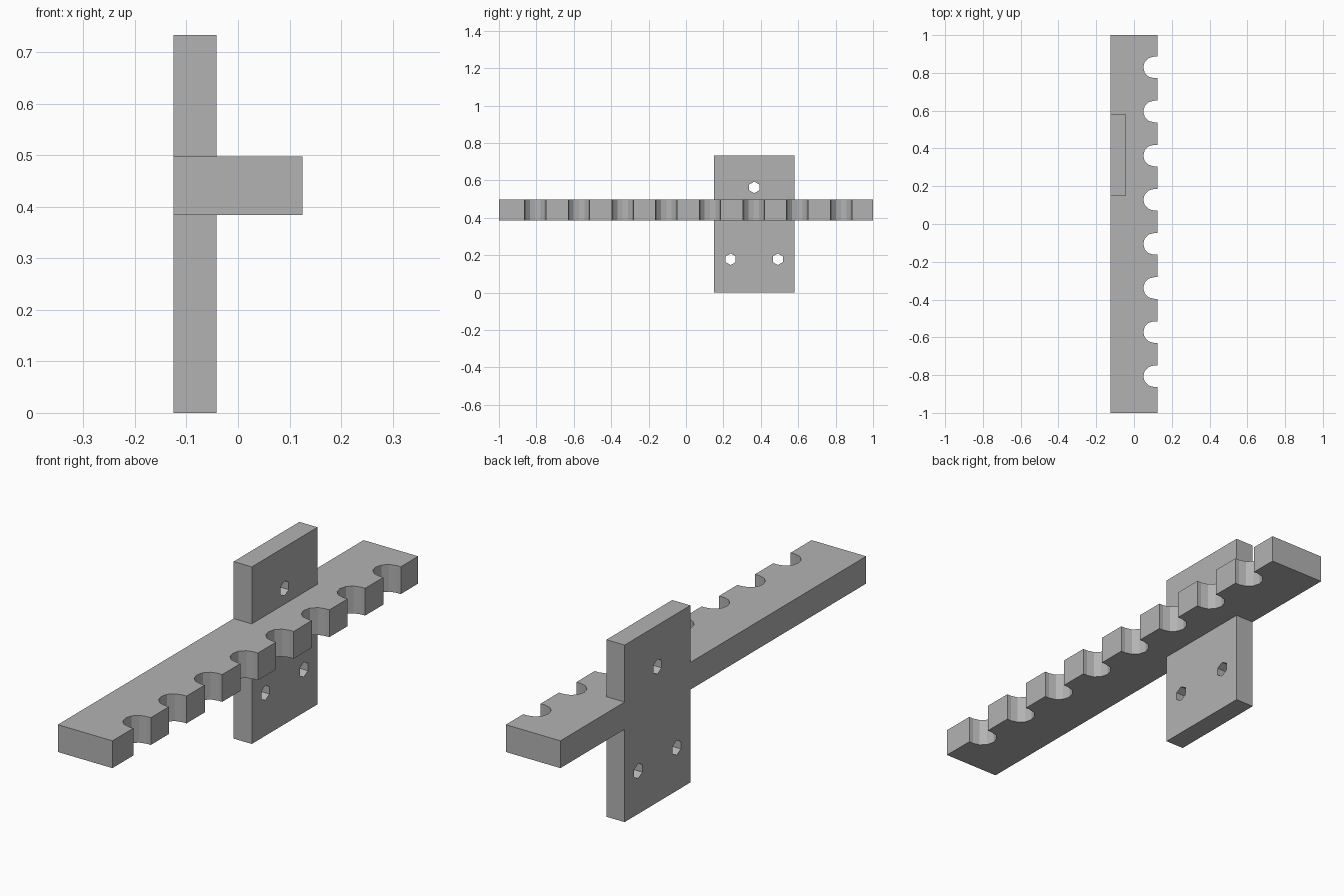
import bpy, bmesh, math
from mathutils import Matrix

if "Cube" in bpy.data.objects:
    bpy.data.objects.remove(bpy.data.objects["Cube"])

# Single grey material
grey = bpy.data.materials.new("plain grey")
grey.use_nodes = True
colour = (0.45, 0.45, 0.45, 1)
grey.diffuse_color = colour
grey.node_tree.nodes["Principled BSDF"].inputs["Base Color"].default_value = colour


def finish(name, bm):
    bmesh.ops.recalc_face_normals(bm, faces=bm.faces)
    mesh = bpy.data.meshes.new(name)
    bm.to_mesh(mesh)
    bm.free()
    mesh.materials.append(grey)
    obj = bpy.data.objects.new(name, mesh)
    bpy.context.collection.objects.link(obj)
    return obj


def combine(target, other, operation):
    """Apply a boolean to target and discard the other object."""
    mod = target.modifiers.new(operation.lower(), "BOOLEAN")
    mod.operation, mod.solver, mod.object = operation, "EXACT", other
    bpy.context.view_layer.objects.active = target
    bpy.ops.object.modifier_apply(modifier=mod.name)
    bpy.data.objects.remove(other)


LEFT, RIGHT = -0.125, 0.125
BAR_BOTTOM, BAR_TOP = 0.384, 0.497

# Rack bar: outline with eight round-bottomed slots, extruded upward
RADIUS, CENTRE_X, STEPS = 0.057, 0.106, 6
outline = [(LEFT, 1), (LEFT, -1), (RIGHT, -1)]
for i in range(8):
    y = -0.806 + i * 0.2336
    outline.append((RIGHT, y - RADIUS))
    for k in range(STEPS + 1):
        a = math.pi * k / STEPS
        outline.append((CENTRE_X - RADIUS * math.sin(a), y - RADIUS * math.cos(a)))
    outline.append((RIGHT, y + RADIUS))
outline.append((RIGHT, 1))

bm = bmesh.new()
base = bm.faces.new([bm.verts.new((x, y, BAR_BOTTOM)) for x, y in outline])
top = bmesh.ops.extrude_face_region(bm, geom=[base])["geom"]
bmesh.ops.translate(bm, vec=(0, 0, BAR_TOP - BAR_BOTTOM),
                    verts=[v for v in top if isinstance(v, bmesh.types.BMVert)])
rack = finish("notched_rack", bm)

# Mounting plate, flush with the back edge of the bar
bm = bmesh.new()
size = (0.083, 0.43, 0.733)
bmesh.ops.create_cube(bm, size=1, matrix=Matrix.Translation(
    (LEFT + size[0] / 2, 0.365, size[2] / 2)) @ Matrix.Diagonal((*size, 1)))
plate = finish("mounting_plate", bm)

# Three hexagonal screw holes through the plate
bm = bmesh.new()
for y, z in [(0.365, 0.562), (0.239, 0.178), (0.491, 0.178)]:
    bmesh.ops.create_cone(
        bm, segments=6, radius1=0.031, radius2=0.031, depth=0.3, cap_ends=True,
        matrix=Matrix.Translation((LEFT, y, z)) @ Matrix.Rotation(math.pi / 2, 4, "Y")
        @ Matrix.Rotation(math.pi / 2, 4, "Z"))
combine(plate, finish("hole_cutter", bm), "DIFFERENCE")

# Weld bar and plate into one solid
combine(rack, plate, "UNION")
